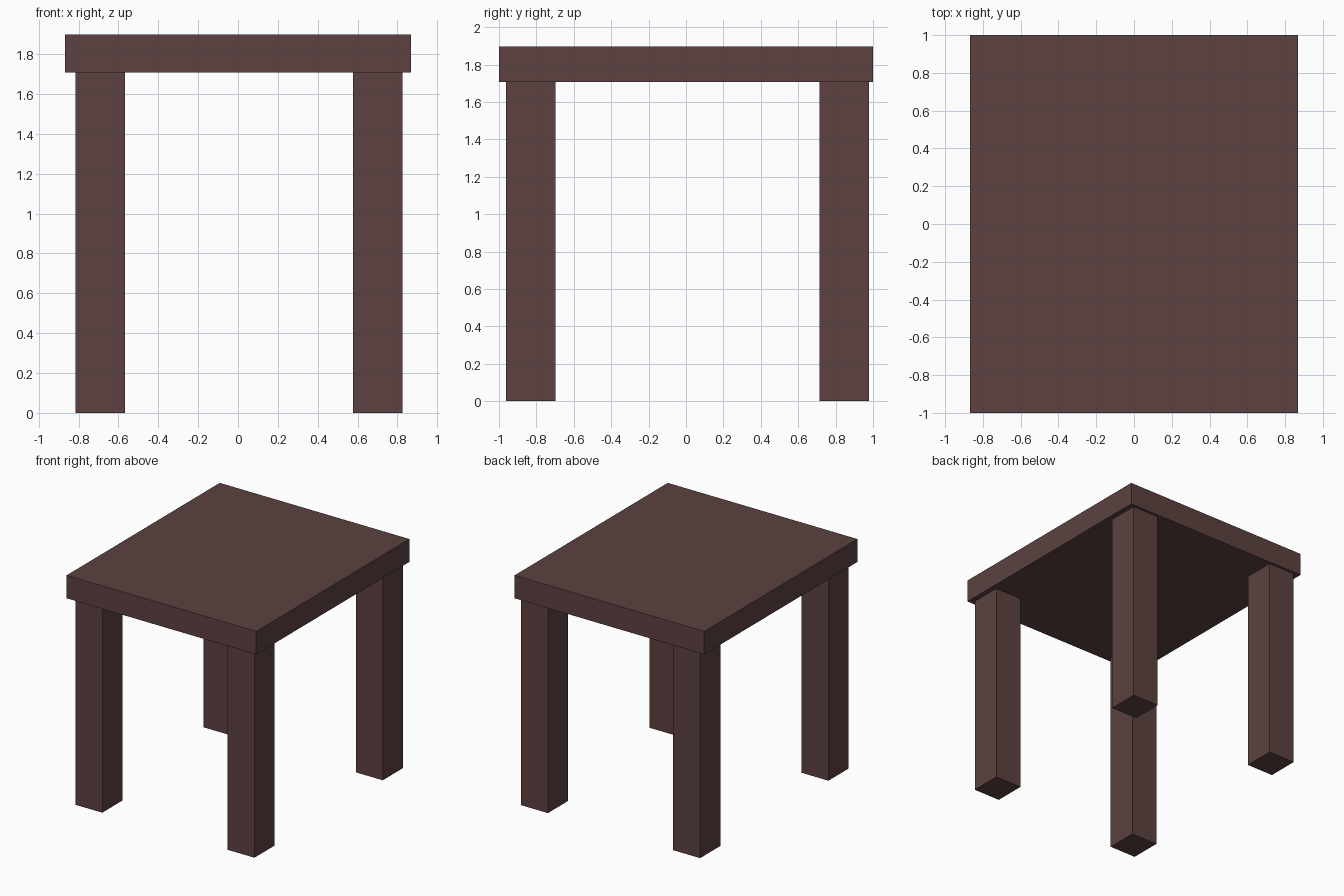
import bpy

if "Cube" in bpy.data.objects:
    bpy.data.objects.remove(bpy.data.objects["Cube"])

wood = bpy.data.materials.new("dark_wood")
wood.diffuse_color = (0.107, 0.054, 0.053, 1)
wood.use_nodes = True
wood.node_tree.nodes["Principled BSDF"].inputs["Base Color"].default_value = wood.diffuse_color


def box(name, x, y, z):
    """Axis-aligned box from (min, max) ranges."""
    bpy.ops.mesh.primitive_cube_add(
        size=1, location=[(a + b) / 2 for a, b in (x, y, z)])
    ob = bpy.context.object
    ob.name = name
    ob.scale = [b - a for a, b in (x, y, z)]
    bpy.ops.object.transform_apply(location=False, rotation=False, scale=True)
    ob.data.materials.append(wood)
    return ob


# Thick table top
box("table_top", (-0.867, 0.867), (-1, 1), (1.707, 1.897))

# Four square legs, set in from the edges
for side, x in (("left", (-0.814, -0.568)), ("right", (0.578, 0.824))):
    for end, y in (("front", (-0.962, -0.698)), ("back", (0.714, 0.978))):
        box(f"{end}_{side}_leg", x, y, (0, 1.707))
